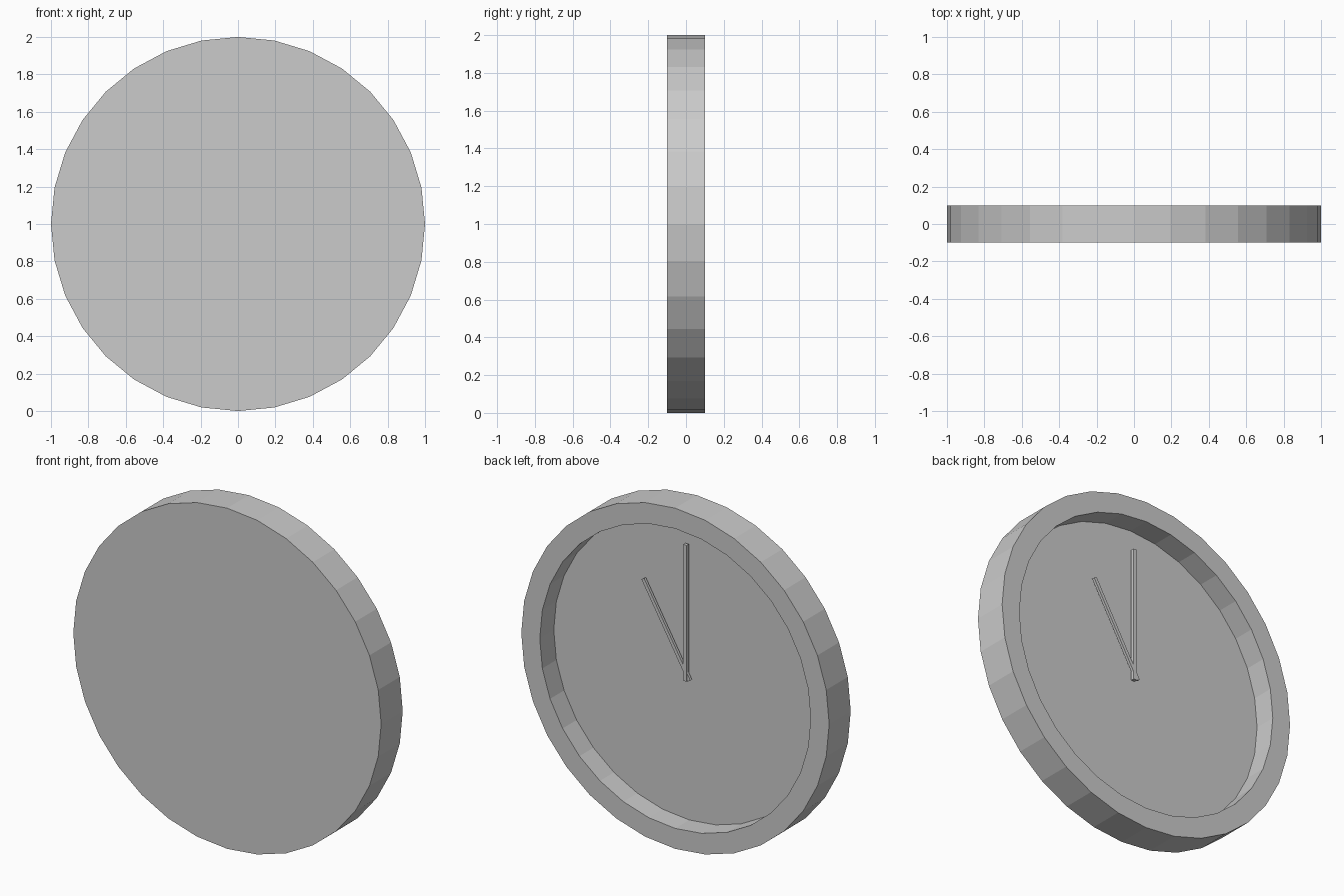
import bpy
import bmesh
from math import radians
from mathutils import Matrix, Vector

cube = bpy.data.objects.get("Cube")
if cube:
    bpy.data.objects.remove(cube, do_unlink=True)

SIDES = 32
CENTRE = Vector((0, 0, 1))

# Single plain grey
grey = bpy.data.materials.new("light_grey")
grey.use_nodes = True
colour = (0.6, 0.6, 0.6, 1)
grey.diffuse_color = colour
grey.node_tree.nodes["Principled BSDF"].inputs["Base Color"].default_value = colour


def finish(name, bm):
    """Turn a bmesh into a flat-shaded object at the clock centre."""
    bmesh.ops.recalc_face_normals(bm, faces=bm.faces)
    mesh = bpy.data.meshes.new(name)
    bm.to_mesh(mesh)
    bm.free()
    mesh.materials.append(grey)
    obj = bpy.data.objects.new(name, mesh)
    obj.location = CENTRE
    bpy.context.collection.objects.link(obj)
    return obj


# Case: a disc whose back face is inset and pushed in to form the rim
def make_case(radius=1.0, depth=0.2, inner=0.88, recess=0.13):
    bm = bmesh.new()
    bmesh.ops.create_cone(bm, cap_ends=True, segments=SIDES, radius1=radius,
                          radius2=radius, depth=depth,
                          matrix=Matrix.Rotation(radians(-90), 4, "X"))
    bm.normal_update()
    back = max(bm.faces, key=lambda f: f.normal.y)
    rim = bmesh.ops.extrude_discrete_faces(bm, faces=[back])["faces"][0]
    bmesh.ops.remove_doubles(bm, verts=bm.verts, dist=1e-5)
    rim = max(bm.faces, key=lambda f: f.normal.y)
    bmesh.ops.inset_region(bm, faces=[rim], thickness=0.0001)
    bmesh.ops.scale(bm, vec=(inner / rim.verts[0].co.xz.length, 1,
                             inner / rim.verts[0].co.xz.length), verts=rim.verts)
    wall = bmesh.ops.extrude_face_region(bm, geom=[rim])["geom"]
    floor_verts = [v for v in wall if isinstance(v, bmesh.types.BMVert)]
    bmesh.ops.translate(bm, vec=(0, -recess, 0), verts=floor_verts)
    if rim.is_valid:
        bmesh.ops.delete(bm, geom=[rim], context="FACES_ONLY")
    return finish("case", bm)


# Hands: thin bars that reach slightly past the pivot
def make_hand(name, tip, width, thickness, angle, tail=0.05):
    bm = bmesh.new()
    length = tip + tail
    bmesh.ops.create_cube(bm, size=1)
    bmesh.ops.scale(bm, vec=(width, thickness, length), verts=bm.verts)
    bmesh.ops.translate(bm, vec=(0, 0, tip - length / 2), verts=bm.verts)
    hand = finish(name, bm)
    hand.rotation_euler.y = radians(angle)
    return hand


make_case()
make_hand("minute_hand", 0.75, 0.022, 0.02, 0)
make_hand("hour_hand", 0.55, 0.02, 0.016, 30)
